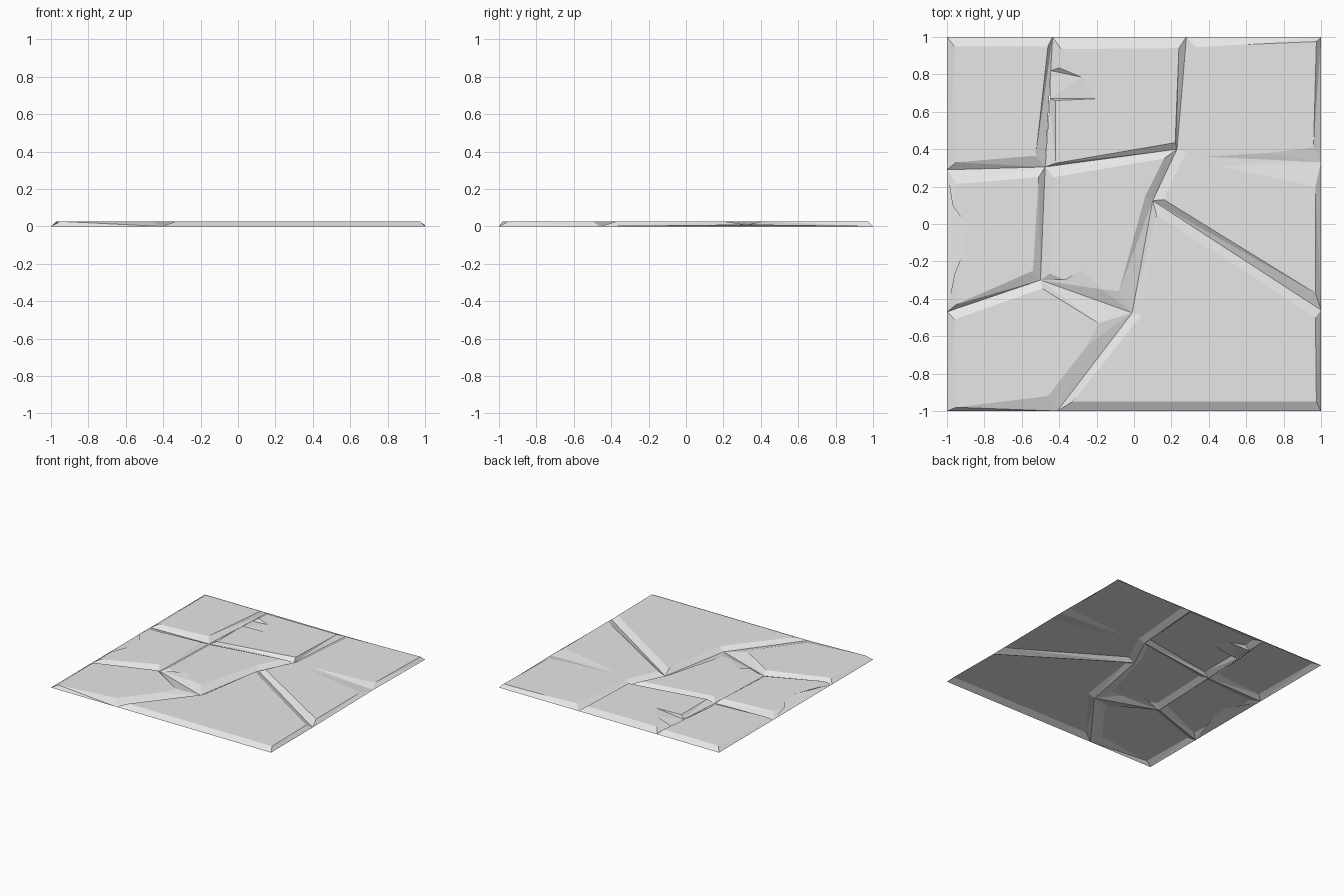
import bpy
from mathutils import Vector

cube = bpy.data.objects.get("Cube")
if cube:
    bpy.data.objects.remove(cube, do_unlink=True)

THICKNESS = 0.027

# One plain stone colour
stone_grey = bpy.data.materials.new("stone_grey")
stone_grey.use_nodes = True
colour = (0.8, 0.8, 0.8, 1)
stone_grey.diffuse_color = colour
stone_grey.node_tree.nodes["Principled BSDF"].inputs["Base Color"].default_value = colour


def bridge(outer, top):
    """Zip the ground outline to the top outline with triangles, always taking the shorter diagonal."""
    count_outer, count_top = len(outer), len(top)
    i = j = 0
    faces = []
    while i < count_outer or j < count_top:
        here, above = i % count_outer, j % count_top
        next_outer, next_top = (i + 1) % count_outer, (j + 1) % count_top
        along_outer = (outer[next_outer] - top[above]).length
        along_top = (top[next_top] - outer[here]).length
        if j == count_top or (i < count_outer and along_outer < along_top):
            faces.append((here, next_outer, count_outer + above))
            i += 1
        else:
            faces.append((here, count_outer + next_top, count_outer + above))
            j += 1
    return faces


def make_stone(name, outer, top):
    """Flat-topped paving stone with sloping sides and an open underside; outlines run anticlockwise."""
    ground = [Vector((*p, 0)) if len(p) == 2 else Vector(p) for p in outer]
    upper = [Vector((*p, THICKNESS)) for p in top]
    faces = bridge(ground, upper)
    faces.append(tuple(range(len(ground), len(ground) + len(upper))))
    mesh = bpy.data.meshes.new(name)
    mesh.from_pydata(ground + upper, [], faces)
    mesh.materials.append(stone_grey)
    mesh.update()
    stone = bpy.data.objects.new(name, mesh)
    bpy.context.collection.objects.link(stone)
    return stone


# Slab corners
back_left, back_right = (-1, 1), (1, 1)
front_left, front_right = (-1, -1), (1, -1)

# Where the cracks meet the slab border
back_crack_a, back_crack_b = (-0.435, 1), (0.28, 1)
side_crack_a, side_crack_b = (-1, 0.29), (-1, -0.47)
right_crack, front_crack = (1, -0.46), (-0.41, -1)

# Where the cracks meet each other
upper_joint = (-0.475, 0.305)
upper_bend = (0.23, 0.4)
middle_joint = (0.1, 0.125)
lower_joint = (-0.01, -0.475)
left_joint = (-0.5, -0.3)

make_stone(
    "back_corner_stone",
    [back_left, side_crack_a, upper_joint, back_crack_a],
    [(-0.96, 0.95), (-0.95, 0.33), (-0.525, 0.365), (-0.46, 0.95)],
)

# Shallow chip on one side
make_stone(
    "back_middle_stone",
    [back_crack_a, (-0.445, 0.82), (-0.45, 0.67), upper_joint, upper_bend, back_crack_b],
    [(-0.39, 0.935), (-0.4, 0.835), (-0.28, 0.785), (-0.2, 0.67),
     (-0.42, 0.66), (-0.42, 0.325), (0.22, 0.435), (0.24, 0.94)],
)

# Chip on the slab border
make_stone(
    "side_stone",
    [side_crack_a, side_crack_b, left_joint, upper_joint],
    [(-0.95, 0.215), (-0.97, 0.1), (-0.9, 0), (-0.9, -0.12),
     (-0.96, -0.27), (-0.95, -0.43), (-0.54, -0.25), (-0.51, 0.25)],
)

make_stone(
    "centre_stone",
    [upper_joint, left_joint, lower_joint, middle_joint, upper_bend],
    [(-0.43, 0.25), (-0.45, -0.265), (-0.37, -0.3), (-0.28, -0.25),
     (-0.17, -0.35), (-0.08, -0.36), (0.06, 0.15), (0.16, 0.35)],
)

make_stone(
    "front_corner_stone",
    [side_crack_b, front_left, front_crack, lower_joint, left_joint],
    [(-0.96, -0.51), (-0.95, -0.98), (-0.46, -0.92),
     (-0.25, -0.65), (-0.19, -0.53), (-0.49, -0.345)],
)

make_stone(
    "front_large_stone",
    [front_crack, front_right, right_crack, middle_joint, lower_joint],
    [(-0.33, -0.95), (0.975, -0.95), (0.97, -0.5), (0.12, 0.05), (0.04, -0.49)],
)

# Long wedge-shaped dent running in from the border
make_stone(
    "back_large_stone",
    [back_crack_b, upper_bend, middle_joint, right_crack, (1, 0.33, 0.008), back_right],
    [(0.33, 0.945), (0.28, 0.39), (0.16, 0.13), (0.97, -0.37), (0.97, 0.2), (0.45, 0.31),
     (0.38, 0.36), (0.72, 0.38), (0.96, 0.41), (0.975, 0.975), (0.6, 0.96)],
)
